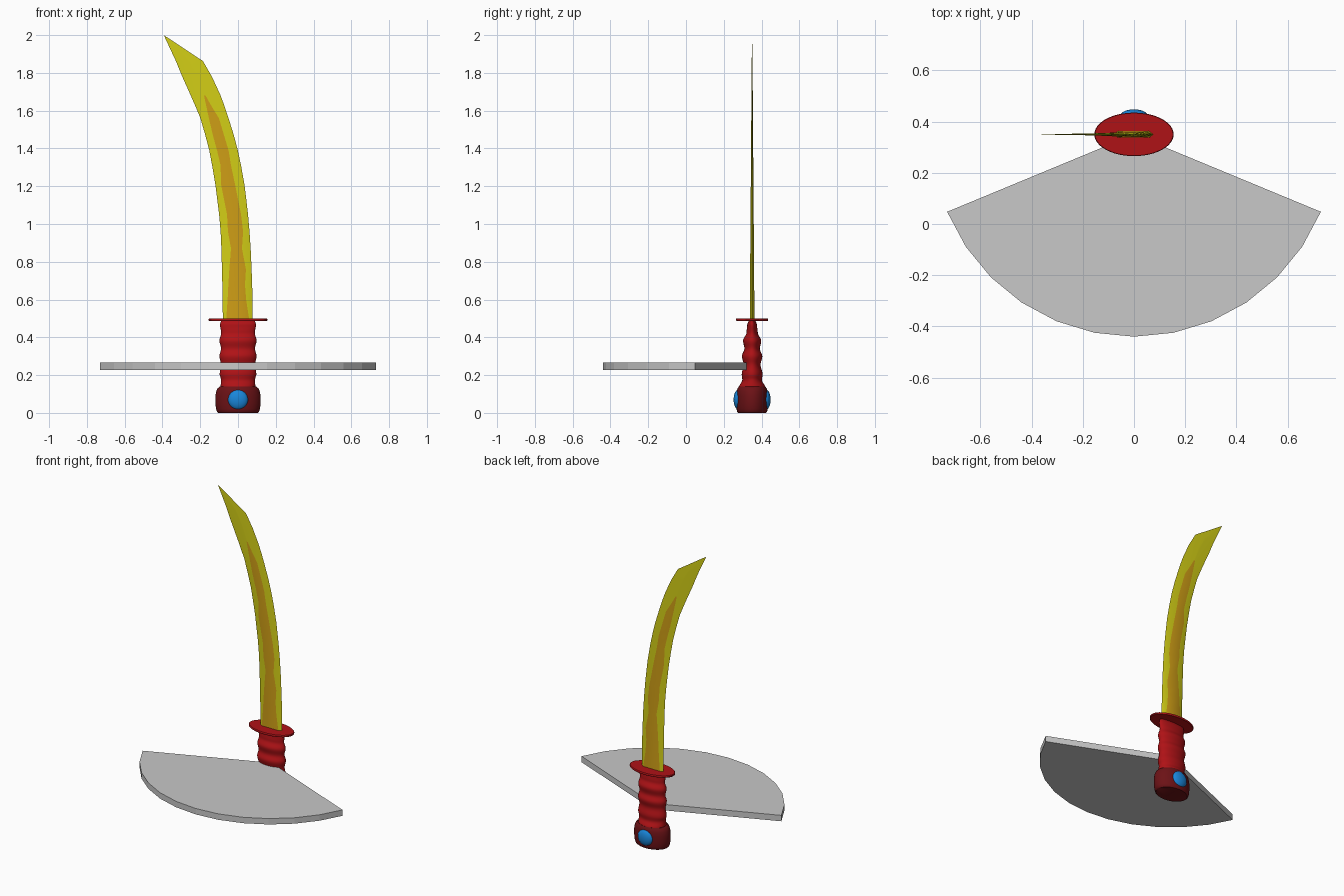
import bpy, bmesh, math

if "Cube" in bpy.data.objects:
    bpy.data.objects.remove(bpy.data.objects["Cube"])

CY = 0.35  # the sword stands at the back of the stand plate


def material(name, r, g, b):
    m = bpy.data.materials.new(name)
    m.diffuse_color = (r, g, b, 1)
    m.use_nodes = True
    m.node_tree.nodes["Principled BSDF"].inputs["Base Color"].default_value = m.diffuse_color
    return m


RED = material("red", 0.43, 0.006, 0.008)
DARK = material("dark red", 0.15, 0.006, 0.008)
YELLOW = material("yellow", 0.65, 0.62, 0.008)
ORANGE = material("orange", 0.62, 0.34, 0.008)
BLUE = material("blue", 0.01, 0.24, 0.70)
GREY = material("light grey", 0.58, 0.58, 0.58)


def finish(name, bm, mats, smooth=None):
    bmesh.ops.recalc_face_normals(bm, faces=bm.faces)
    me = bpy.data.meshes.new(name)
    bm.to_mesh(me)
    bm.free()
    ob = bpy.data.objects.new(name, me)
    bpy.context.collection.objects.link(ob)
    for m in mats:
        me.materials.append(m)
    if smooth:
        bpy.ops.object.select_all(action='DESELECT')
        ob.select_set(True)
        bpy.context.view_layer.objects.active = ob
        bpy.ops.object.shade_smooth_by_angle(angle=math.radians(smooth))
    return ob


def ease(profile, steps):
    """Round off a list of (z, rx, ry) stations."""
    out = []
    for a, b in zip(profile, profile[1:]):
        for i in range(steps):
            t = i / steps
            s = (1 - math.cos(math.pi * t)) / 2
            out.append((a[0] + (b[0] - a[0]) * t,
                        a[1] + (b[1] - a[1]) * s,
                        a[2] + (b[2] - a[2]) * s))
    return out + [profile[-1]]


def elliptic_lathe(name, profile, mat, sides=48):
    bm = bmesh.new()
    rings = []
    for z, rx, ry in profile:
        rings.append([bm.verts.new((rx * math.cos(2 * math.pi * k / sides),
                                    CY + ry * math.sin(2 * math.pi * k / sides), z))
                      for k in range(sides)])
    for a, b in zip(rings, rings[1:]):
        for k in range(sides):
            j = (k + 1) % sides
            bm.faces.new((a[k], a[j], b[j], b[k]))
    bm.faces.new(rings[0][::-1])
    bm.faces.new(rings[-1])
    return finish(name, bm, [mat], 40)


# Pommel, ridged grip and thin guard
elliptic_lathe("pommel", [(0, 0.105, 0.074), (0.005, 0.111, 0.079), (0.02, 0.116, 0.082),
                          (0.05, 0.12, 0.083), (0.09, 0.12, 0.083), (0.115, 0.115, 0.081),
                          (0.13, 0.108, 0.077), (0.14, 0.096, 0.07)], DARK)
elliptic_lathe("grip", ease([(0.135, 0.092, 0.07), (0.175, 0.09, 0.052), (0.205, 0.097, 0.055),
                             (0.255, 0.09, 0.045), (0.30, 0.098, 0.054), (0.34, 0.09, 0.041),
                             (0.382, 0.098, 0.048), (0.425, 0.089, 0.03),
                             (0.465, 0.095, 0.026), (0.49, 0.09, 0.018)], 6), RED)
elliptic_lathe("guard", [(0.487, 0.152, 0.083), (0.490, 0.155, 0.085),
                         (0.497, 0.155, 0.085), (0.50, 0.152, 0.083)], RED)

# Gems on both faces of the pommel
for side, name in ((-1, "front_gem"), (1, "back_gem")):
    bm = bmesh.new()
    bmesh.ops.create_uvsphere(bm, u_segments=24, v_segments=16, radius=1)
    for v in bm.verts:
        v.co = (v.co.x * 0.053, CY + side * 0.073 + v.co.y * 0.025, 0.07 + v.co.z * 0.053)
    finish(name, bm, [BLUE], 60)

# Curved blade: stations of z, left edge, stripe left, stripe right, right edge
STATIONS = [
    (0.49, -0.080, -0.063, 0.060, 0.077),
    (0.60, -0.082, -0.055, 0.043, 0.077),
    (0.68, -0.083, -0.051, 0.037, 0.075),
    (0.76, -0.085, -0.046, 0.042, 0.072),
    (0.87, -0.088, -0.037, 0.021, 0.067),
    (0.96, -0.092, -0.053, 0.027, 0.061),
    (1.05, -0.100, -0.058, 0.016, 0.053),
    (1.13, -0.110, -0.074, 0.000, 0.044),
    (1.21, -0.120, -0.090, -0.016, 0.034),
    (1.31, -0.137, -0.092, -0.037, 0.016),
    (1.39, -0.152, -0.111, -0.050, -0.001),
    (1.47, -0.173, -0.133, -0.074, -0.022),
    (1.56, -0.199, -0.154, -0.101, -0.050),
    (1.62, -0.224, -0.167, -0.138, -0.070),
    (1.68, -0.250, -0.180, -0.172, -0.092),
    (1.78, -0.295, -0.219, -0.211, -0.138),
    (1.863, -0.329, -0.262, -0.254, -0.186),
]
bm = bmesh.new()
rows = []
for z, l, sl, sr, r in STATIONS:
    t = 0.0125 - 0.0105 * (z - 0.49) / 1.4
    rows.append([bm.verts.new(p) for p in (
        (l, CY, z), (sl, CY - t, z), (sr, CY - t, z),
        (r, CY, z), (sr, CY + t, z), (sl, CY + t, z))])
for i, (a, b) in enumerate(zip(rows, rows[1:])):
    for k in range(6):
        f = bm.faces.new((a[k], a[(k + 1) % 6], b[(k + 1) % 6], b[k]))
        # the wavy central stripe stops short of the tip
        f.material_index = 1 if k in (1, 4) and STATIONS[i][0] < 1.65 else 0
bm.faces.new(rows[0][::-1])
tip = bm.verts.new((-0.393, CY, 2.0))
for k in range(6):
    bm.faces.new((rows[-1][k], rows[-1][(k + 1) % 6], tip))
finish("blade", bm, [YELLOW, ORANGE], 30)

# Fan-shaped plate: a 135 degree sector with 12 straight segments
bm = bmesh.new()
R = 0.79
pts = [(0, CY)] + [(R * math.cos(math.radians(a)), CY + R * math.sin(math.radians(a)))
                   for a in (-157.5 + 11.25 * i for i in range(13))]
base = bm.faces.new([bm.verts.new((x, y, 0.228)) for x, y in pts])
top = bmesh.ops.extrude_face_region(bm, geom=[base])
for v in top["geom"]:
    if isinstance(v, bmesh.types.BMVert):
        v.co.z = 0.267
finish("fan_plate", bm, [GREY])
